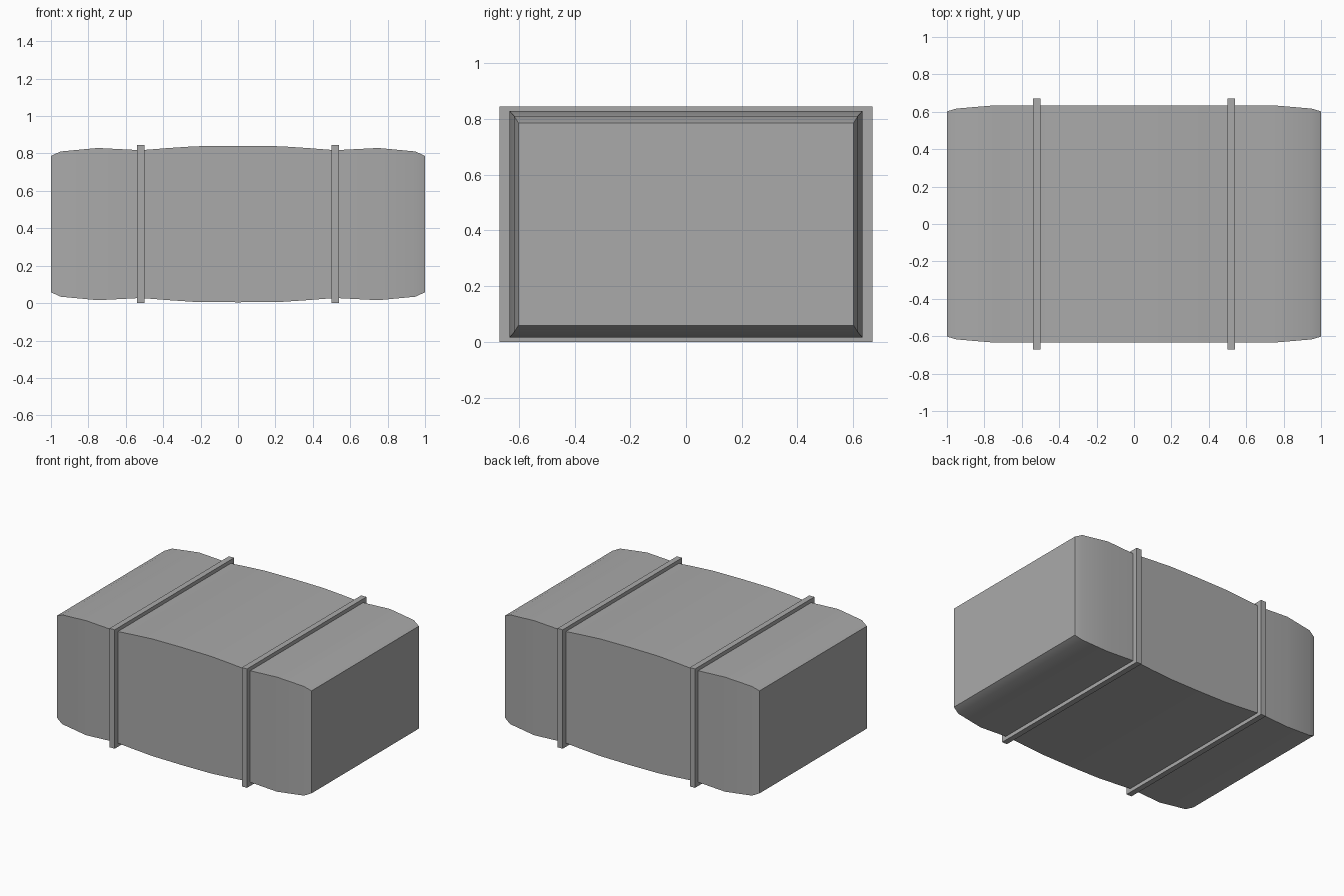
import bpy
import bmesh

if "Cube" in bpy.data.objects:
    bpy.data.objects.remove(bpy.data.objects["Cube"], do_unlink=True)

GREY = (0.4, 0.4, 0.4, 1.0)
mat = bpy.data.materials.new("plain grey")
mat.use_nodes = True
mat.diffuse_color = GREY
mat.node_tree.nodes["Principled BSDF"].inputs["Base Color"].default_value = GREY

MID = 0.4225  # height of the bale's centre line


def rectangle(bm, x, half_y, half_z):
    """Ring of four corners across the bale at x."""
    return [bm.verts.new((x, sy * half_y, MID + sz * half_z))
            for sy, sz in ((-1, -1), (1, -1), (1, 1), (-1, 1))]


def bridge(bm, a, b):
    for i in range(4):
        j = (i + 1) % 4
        bm.faces.new((a[i], a[j], b[j], b[i]))


def finish(bm, name, smooth=False):
    bmesh.ops.recalc_face_normals(bm, faces=bm.faces)
    mesh = bpy.data.meshes.new(name)
    bm.to_mesh(mesh)
    bm.free()
    mesh.materials.append(mat)
    obj = bpy.data.objects.new(name, mesh)
    bpy.context.collection.objects.link(obj)
    if smooth:
        bpy.ops.object.select_all(action='DESELECT')
        obj.select_set(True)
        bpy.context.view_layer.objects.active = obj
        bpy.ops.object.shade_smooth_by_angle(angle=0.7)
    return obj


# Bale body: cross-sections from the middle outwards (x, half width, half height),
# pinched where the straps sit and rounded towards the ends
half = [(0, 0.634, 0.418), (0.23, 0.634, 0.416), (0.38, 0.634, 0.406),
        (0.52, 0.634, 0.395), (0.75, 0.634, 0.407), (0.95, 0.617, 0.388),
        (1.0, 0.602, 0.364)]
sections = [(-x, y, z) for x, y, z in reversed(half[1:])] + half
bm = bmesh.new()
rings = [rectangle(bm, *s) for s in sections]
for a, b in zip(rings, rings[1:]):
    bridge(bm, a, b)
for end in (rings[0], rings[-1]):
    bm.faces.new(end)
finish(bm, "bale_body", smooth=True)

# Two straps: square-edged bands wrapped around the bale
for side, name in ((1, "left_strap"), (-1, "right_strap")):
    bm = bmesh.new()
    loop = [rectangle(bm, side * x, y, z) for x, y, z in (
        (0.5, 0.67, MID), (0.54, 0.67, MID), (0.54, 0.61, 0.37), (0.5, 0.61, 0.37))]
    for i in range(4):
        bridge(bm, loop[i], loop[(i + 1) % 4])
    finish(bm, name)
